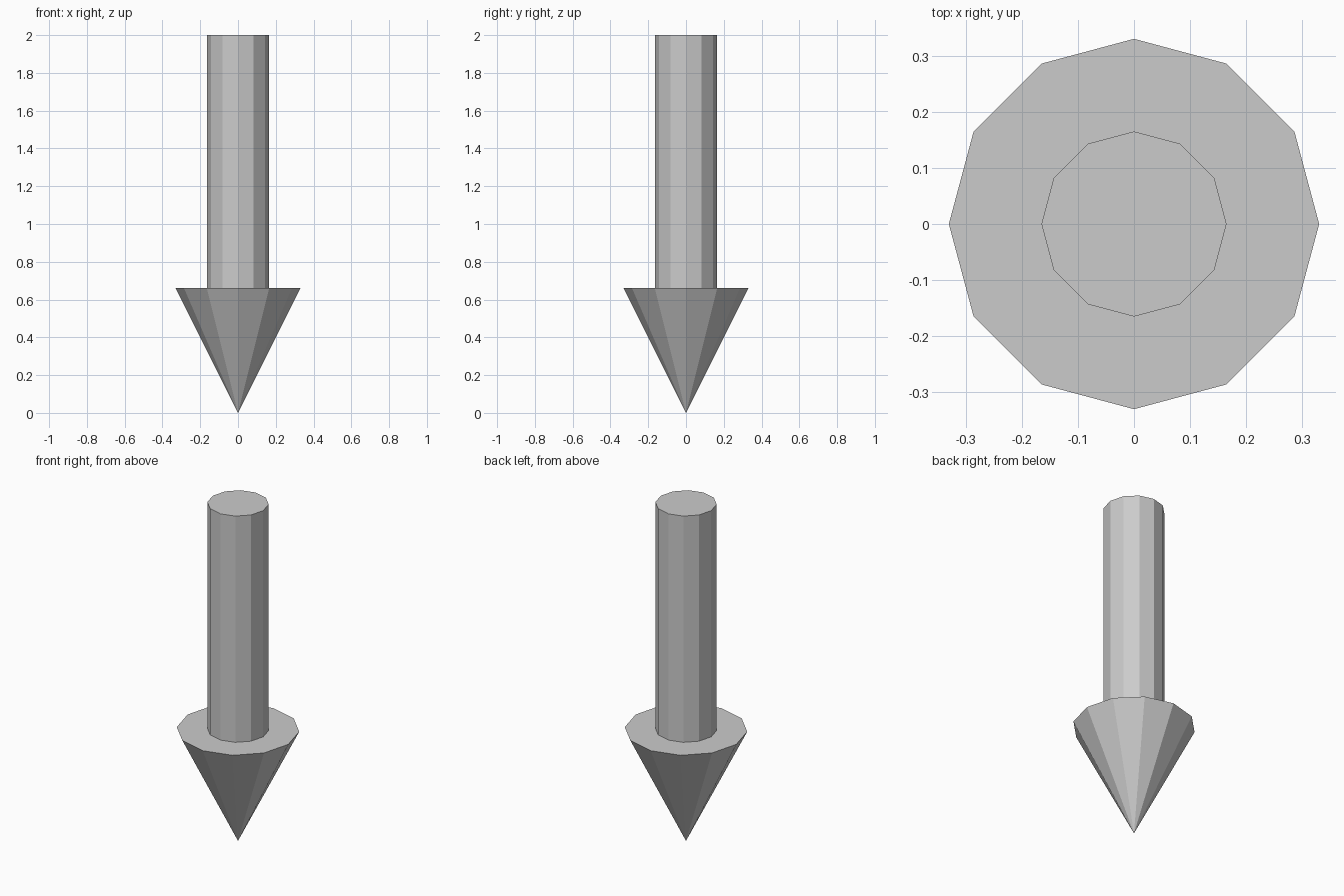
import bpy, bmesh, math

if "Cube" in bpy.data.objects:
    bpy.data.objects.remove(bpy.data.objects["Cube"])

SIDES = 12
HEAD_R, SHAFT_R = 0.33, 0.165
HEAD_H, TOTAL_H = 0.66, 2.0


def ring(bm, radius, z):
    return [bm.verts.new((radius * math.cos(2 * math.pi * i / SIDES),
                          radius * math.sin(2 * math.pi * i / SIDES), z))
            for i in range(SIDES)]


def bridge(bm, low, high):
    for i in range(SIDES):
        j = (i + 1) % SIDES
        bm.faces.new((low[i], low[j], high[j], high[i]))


bm = bmesh.new()
tip = bm.verts.new((0, 0, 0))
rim = ring(bm, HEAD_R, HEAD_H)
neck = ring(bm, SHAFT_R, HEAD_H)
top = ring(bm, SHAFT_R, TOTAL_H)

# Pointed head
for i in range(SIDES):
    bm.faces.new((tip, rim[(i + 1) % SIDES], rim[i]))

# Flat shoulder, shaft and end cap
bridge(bm, rim, neck)
bridge(bm, neck, top)
bm.faces.new(top)

bmesh.ops.recalc_face_normals(bm, faces=bm.faces)
mesh = bpy.data.meshes.new("down_arrow")
bm.to_mesh(mesh)
bm.free()
arrow = bpy.data.objects.new("down_arrow", mesh)
bpy.context.collection.objects.link(arrow)
